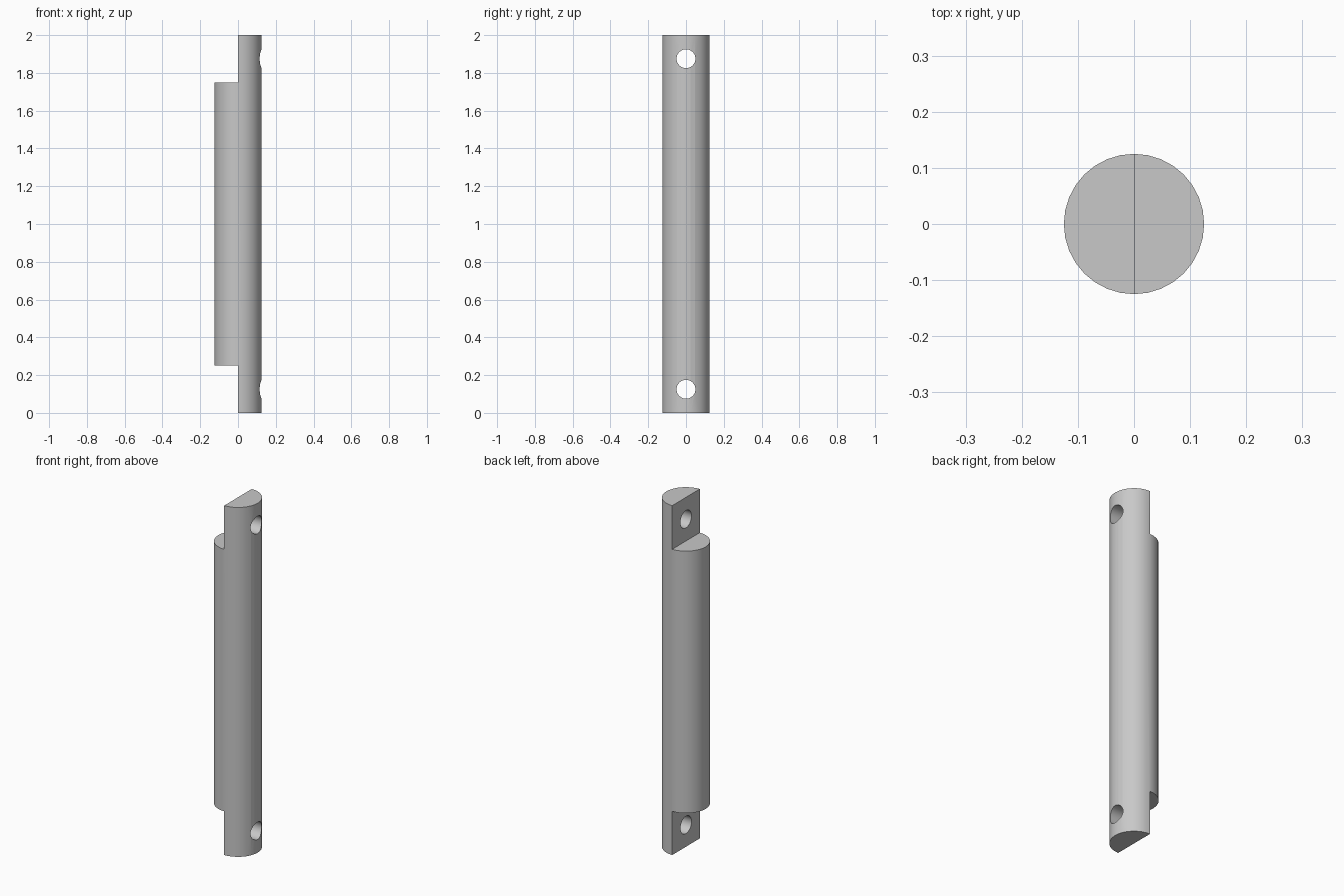
import bpy
import math

RADIUS = 0.125
HEIGHT = 2.0
NOTCH = 0.25
HOLE_RADIUS = 0.05

cube = bpy.data.objects.get("Cube")
if cube:
    bpy.data.objects.remove(cube, do_unlink=True)

# Plain grey metal
grey = bpy.data.materials.new("plain_grey")
grey.use_nodes = True
colour = (0.58, 0.58, 0.58, 1)
grey.diffuse_color = colour
grey.node_tree.nodes["Principled BSDF"].inputs["Base Color"].default_value = colour

# Round pin body
bpy.ops.mesh.primitive_cylinder_add(vertices=32, radius=RADIUS, depth=HEIGHT,
                                    location=(0, 0, HEIGHT / 2))
pin = bpy.context.object
pin.name = "pin_body"
pin.data.materials.append(grey)


def cut(cutter, name):
    """Subtract the cutter from the pin and hide it."""
    cutter.name = name
    cutter.data.materials.append(grey)
    cutter.hide_render = True
    mod = pin.modifiers.new(name, 'BOOLEAN')
    mod.operation = 'DIFFERENCE'
    mod.solver = 'EXACT'
    mod.object = cutter
    return cutter


cutters = []
for end, side in (("bottom", -1), ("top", 1)):
    # Half-round notch on the -x side of each end
    z = HEIGHT / 2 + side * HEIGHT / 2
    bpy.ops.mesh.primitive_cube_add(size=2 * NOTCH, location=(-NOTCH, 0, z))
    cutters.append(cut(bpy.context.object, end + "_notch_cutter"))

    # Cross hole through the remaining flat tongue
    bpy.ops.mesh.primitive_cylinder_add(
        vertices=32, radius=HOLE_RADIUS, depth=1,
        location=(0, 0, z - side * NOTCH / 2), rotation=(0, math.pi / 2, 0))
    cutters.append(cut(bpy.context.object, end + "_hole_cutter"))

# Apply the cuts, then remove the helpers
bpy.ops.object.select_all(action='DESELECT')
pin.select_set(True)
bpy.context.view_layer.objects.active = pin
for mod in list(pin.modifiers):
    bpy.ops.object.modifier_apply(modifier=mod.name)
for cutter in cutters:
    bpy.data.objects.remove(cutter, do_unlink=True)

# Smooth round sides with crisp edges
bpy.ops.object.shade_smooth_by_angle(angle=math.radians(30))
